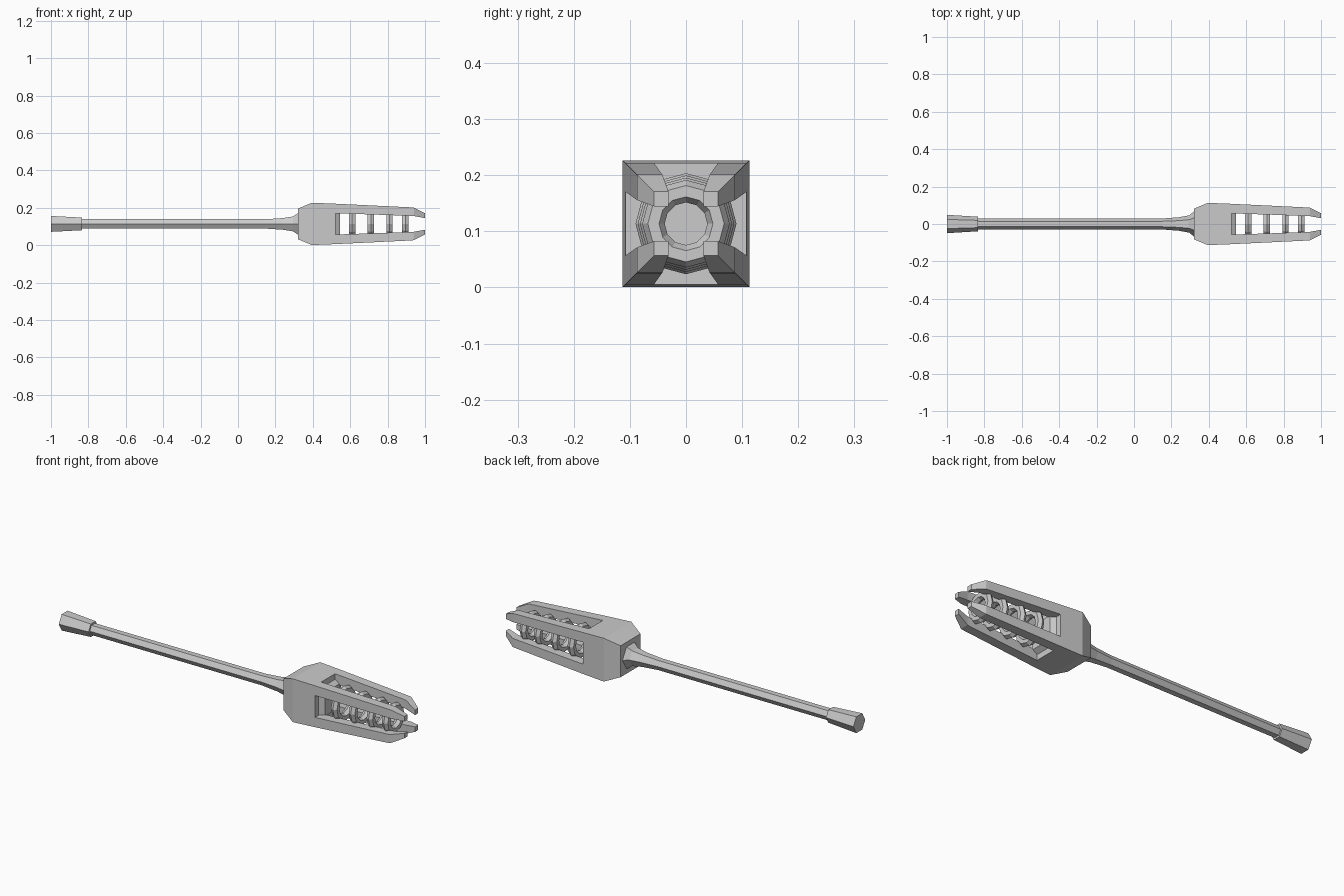
import bpy, bmesh, math

if "Cube" in bpy.data.objects:
    bpy.data.objects.remove(bpy.data.objects["Cube"])

CZ = 0.1135  # height of the long axis


def make_object(name, bm):
    bmesh.ops.recalc_face_normals(bm, faces=bm.faces)
    mesh = bpy.data.meshes.new(name)
    bm.to_mesh(mesh)
    bm.free()
    obj = bpy.data.objects.new(name, mesh)
    bpy.context.collection.objects.link(obj)
    return obj


def loft(name, sections):
    """Skin matching (x, [(y, z), ...]) sections along the x axis and cap the ends."""
    bm = bmesh.new()
    loops = [[bm.verts.new((x, y, z + CZ)) for y, z in pts] for x, pts in sections]
    for a, b in zip(loops, loops[1:]):
        n = len(a)
        for i in range(n):
            j = (i + 1) % n
            bm.faces.new((a[i], a[j], b[j], b[i]))
    bm.faces.new(loops[0])
    bm.faces.new(loops[-1])
    return make_object(name, bm)


def polygon(r, n=6):
    return [(r * math.cos(2 * math.pi * i / n), r * math.sin(2 * math.pi * i / n))
            for i in range(n)]


def rect(lo, hi, sy=1, sz=1):
    return [(sy * y, sz * z) for y, z in ((lo, lo), (hi, lo), (hi, hi), (lo, hi))]


# Hexagonal grip and shaft with flared neck
loft("grip", [(-1.0, polygon(0.049)), (-0.835, polygon(0.039))])
loft("shaft", [(x, polygon(r)) for x, r in
               ((-0.85, 0.029), (0.15, 0.029), (0.24, 0.036), (0.295, 0.046), (0.325, 0.07))])

# Solid square head
loft("head_block", [(x, rect(-h, h)) for x, h in
                    ((0.32, 0.082), (0.395, 0.113), (0.52, 0.108))])

# Raised floor at the root of the slots
loft("slot_floor", [(0.51, rect(-0.085, 0.085)), (0.545, rect(-0.062, 0.062))])

# Four tapering corner prongs that bend inward at the tips
PRONG = ((0.52, 0.057, 0.108), (0.925, 0.043, 0.0885), (0.94, 0.042, 0.087), (1.0, 0.031, 0.057))
for k, (sy, sz) in enumerate(((1, 1), (-1, 1), (1, -1), (-1, -1))):
    loft(f"prong_{k + 1}", [(x, rect(lo, hi, sy, sz)) for x, lo, hi in PRONG])

# Faceted rings held between the prongs, shrinking toward the tip
for k, (x, major) in enumerate(((0.61, 0.070), (0.71, 0.066), (0.81, 0.062), (0.895, 0.058))):
    bpy.ops.mesh.primitive_torus_add(major_segments=12, minor_segments=6,
                                     major_radius=major, minor_radius=0.02,
                                     location=(x, 0, CZ), rotation=(0, math.pi / 2, 0))
    bpy.context.object.name = f"ring_{k + 1}"
